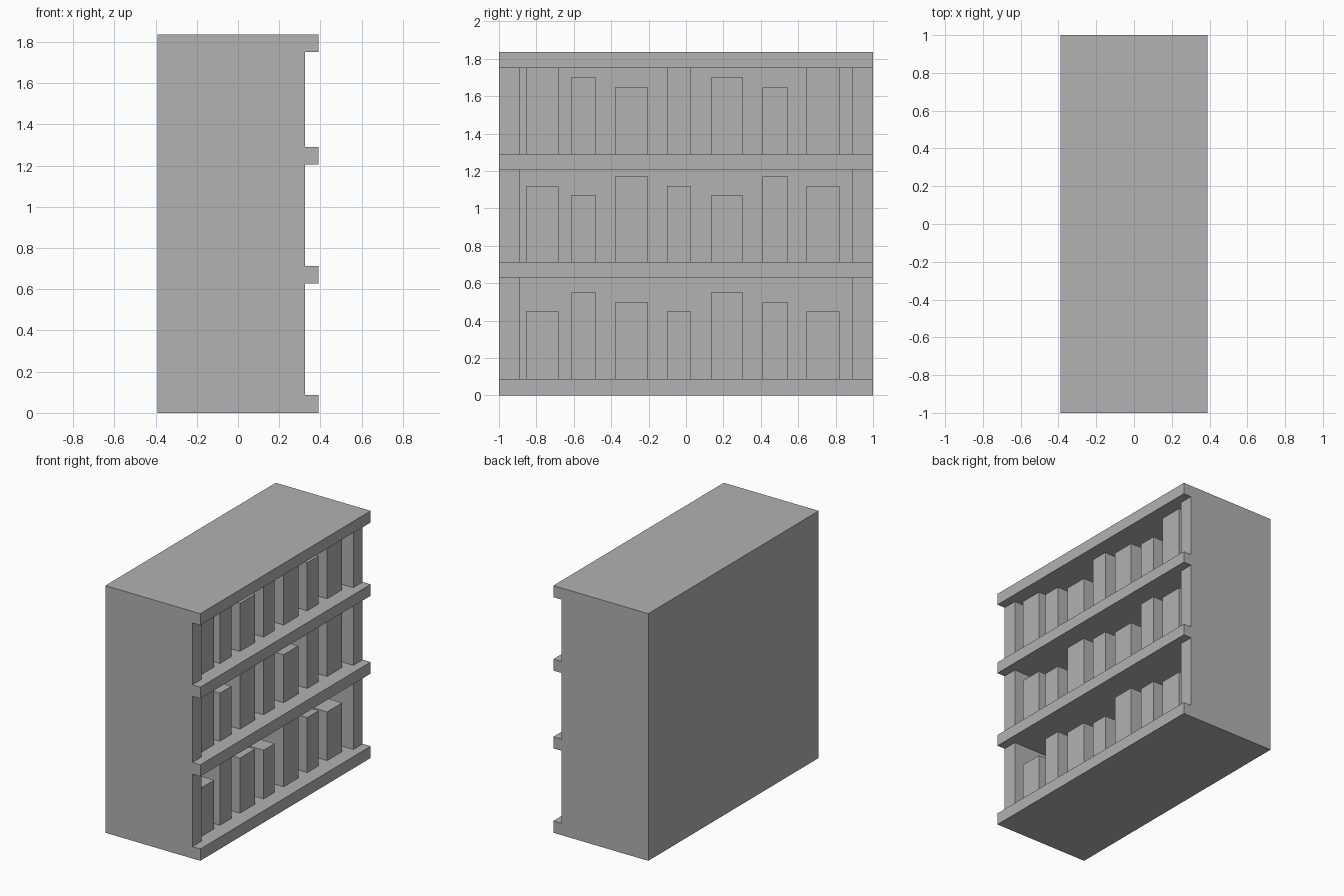
import bpy

if "Cube" in bpy.data.objects:
    bpy.data.objects.remove(bpy.data.objects["Cube"])

# One plain grey for the whole bookcase
grey = bpy.data.materials.new("plain grey")
grey.diffuse_color = (0.445, 0.445, 0.445, 1)
grey.use_nodes = True
grey.node_tree.nodes["Principled BSDF"].inputs["Base Color"].default_value = grey.diffuse_color


def box(name, x, y, z):
    """Box spanning the (low, high) ranges on each axis."""
    bpy.ops.mesh.primitive_cube_add(size=1, location=[sum(r) / 2 for r in (x, y, z)])
    ob = bpy.context.object
    ob.name = name
    ob.scale = [r[1] - r[0] for r in (x, y, z)]
    bpy.ops.object.transform_apply(location=False, rotation=False, scale=True)
    ob.data.materials.append(grey)
    return ob


BACK, SHELF_FRONT, SIDE_FRONT, BOOK_FRONT = -0.39, 0.39, 0.325, 0.282
BACK_INNER = -0.30
SIDE_INNER = 0.89

# Shelf boards, including base and top
shelves = [(0, 0.088), (0.627, 0.713), (1.205, 1.29), (1.75, 1.836)]
for z in shelves:
    box("shelf_board", (BACK, SHELF_FRONT), (-1, 1), z)

# Books share the same positions on every level; only the heights change
book_spans = [(-0.855, -0.683), (-0.615, -0.48), (-0.38, -0.203), (-0.102, 0.028),
              (0.133, 0.305), (0.41, 0.545), (0.643, 0.82)]
book_tops = [(0.45, 0.55, 0.497), (1.12, 1.07, 1.17), (1.75, 1.70, 1.647)]

for level, tops in enumerate(book_tops):
    bay = (shelves[level][1], shelves[level + 1][0])
    # Side panels and back panel of this bay
    for side in (-1, 1):
        box("side_panel", (BACK, SIDE_FRONT), sorted((side * SIDE_INNER, side)), bay)
    box("back_panel", (BACK, BACK_INNER), (-SIDE_INNER, SIDE_INNER), bay)
    # Row of books
    for i, span in enumerate(book_spans):
        box("book", (BACK_INNER, BOOK_FRONT), span, (bay[0], tops[i % 3]))
